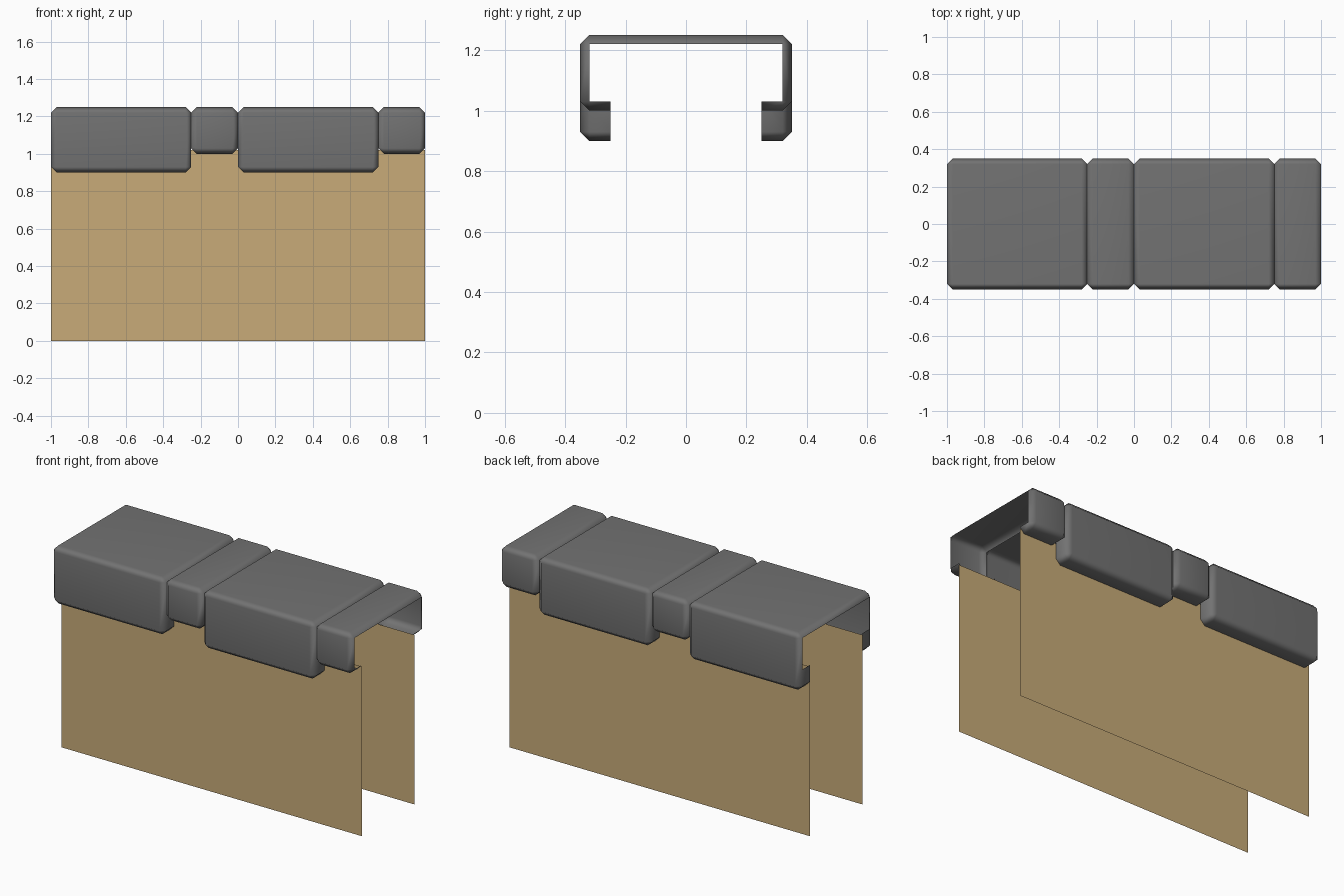
import bpy
import bmesh
from mathutils import Matrix, Vector

if "Cube" in bpy.data.objects:
    bpy.data.objects.remove(bpy.data.objects["Cube"], do_unlink=True)

HALF_DEPTH, WALL_Y, TOP = 0.35, 0.25, 1.25
CHAMFER, LIP = 0.03, 1.03


def material(name, color):
    mat = bpy.data.materials.new(name)
    mat.use_nodes = True
    mat.diffuse_color = color
    mat.node_tree.nodes["Principled BSDF"].inputs["Base Color"].default_value = color
    return mat


def add_object(name, bm, mat):
    mesh = bpy.data.meshes.new(name)
    bm.to_mesh(mesh)
    bm.free()
    mesh.materials.append(mat)
    obj = bpy.data.objects.new(name, mesh)
    bpy.context.collection.objects.link(obj)
    return obj


def cut(bm, faces, point, normal):
    geom = set(faces)
    for f in faces:
        geom.update(f.edges)
        geom.update(f.verts)
    bmesh.ops.bisect_plane(bm, geom=list(geom), plane_co=point, plane_no=normal)


def cap_stone(name, x0, x1, bottom, mat):
    """Chamfered hollow block with open ends and an open middle underneath."""
    bm = bmesh.new()
    size = Vector((x1 - x0, 2 * HALF_DEPTH, TOP - bottom))
    center = Vector(((x0 + x1) / 2, 0, (TOP + bottom) / 2))
    bmesh.ops.create_cube(bm, size=1, matrix=Matrix.Translation(center) @ Matrix.Diagonal(size.to_4d()))
    bmesh.ops.bevel(bm, geom=bm.edges[:], offset=CHAMFER, segments=1, affect='EDGES')
    bm.normal_update()

    def end_faces():
        return [f for f in bm.faces if abs(f.normal.x) > 0.99]

    def under_faces():
        return [f for f in bm.faces if f.normal.z < -0.5]

    # open the ends above the lip
    cut(bm, end_faces(), (0, 0, LIP), (0, 0, 1))
    bm.normal_update()
    upper = [f for f in end_faces() if f.calc_center_median().z > LIP]
    bmesh.ops.delete(bm, geom=upper, context='FACES')

    # open the underside between the two walls
    for y in (-WALL_Y, WALL_Y):
        cut(bm, under_faces() + end_faces(), (0, y, 0), (0, 1, 0))
        bm.normal_update()
    middle = [f for f in under_faces() + end_faces()
              if abs(f.calc_center_median().y) < WALL_Y - 0.01]
    bmesh.ops.delete(bm, geom=middle, context='FACES')

    for f in bm.faces:
        f.smooth = True
    obj = add_object(name, bm, mat)
    obj.modifiers.new("Soft edges", 'WEIGHTED_NORMAL')


def wall_panel(name, y, mat):
    bm = bmesh.new()
    corners = [(-1, 0), (1, 0), (1, LIP - 0.01), (-1, LIP - 0.01)]
    if y > 0:
        corners.reverse()
    bm.faces.new([bm.verts.new((x, y, z)) for x, z in corners])
    add_object(name, bm, mat)


stone = material("grey stone", (0.17, 0.17, 0.17, 1))
plaster = material("tan plaster", (0.58, 0.41, 0.19, 1))

# two thin walls
wall_panel("front_wall", -WALL_Y, plaster)
wall_panel("back_wall", WALL_Y, plaster)

# alternating long and short cap stones
for i, start in enumerate((-1, 0), 1):
    cap_stone(f"long_cap_stone_{i}", start, start + 0.75, 0.9, stone)
    cap_stone(f"short_cap_stone_{i}", start + 0.75, start + 1, 1.0, stone)
